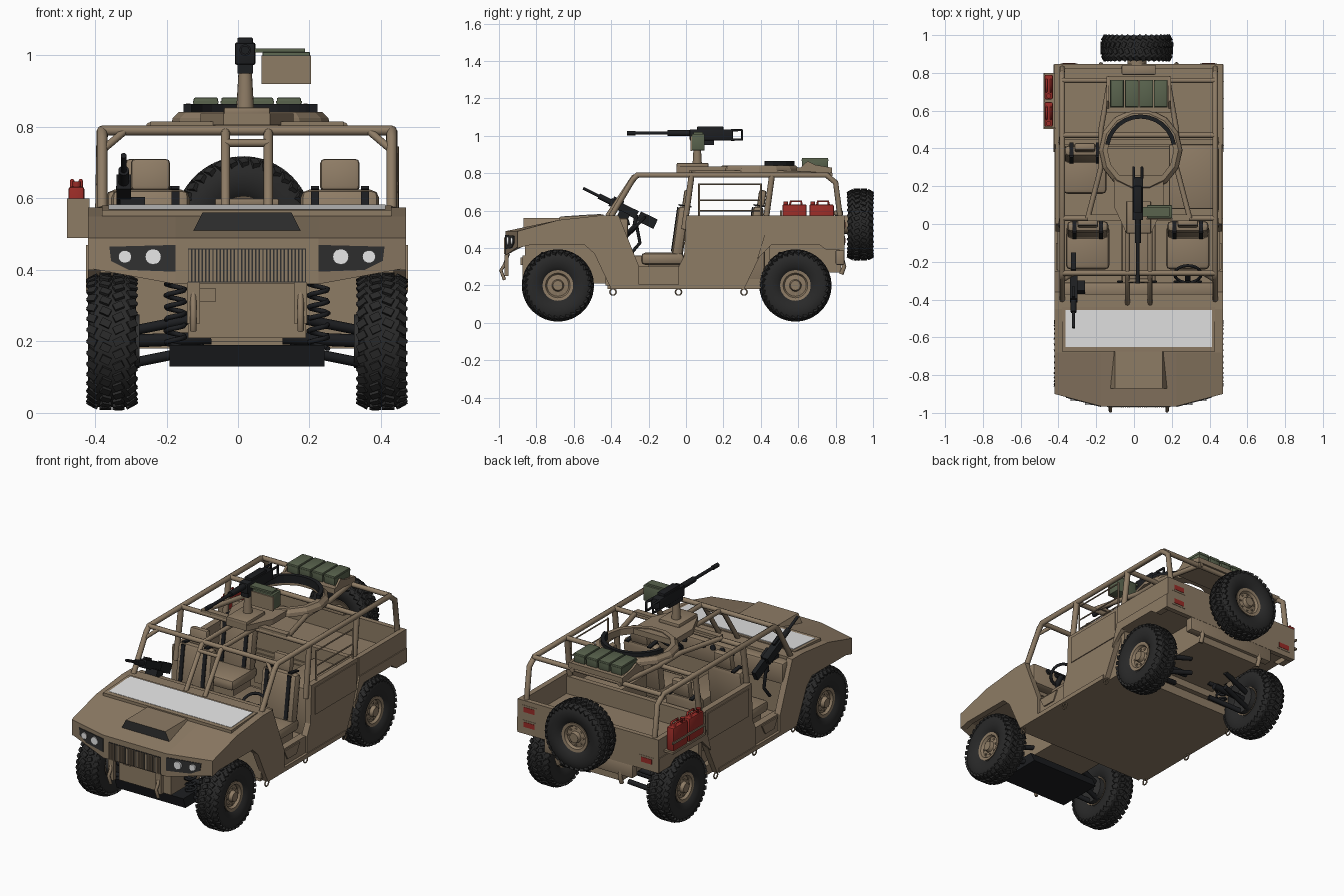
import bpy, bmesh, math
from mathutils import Matrix, Vector

if "Cube" in bpy.data.objects:
    bpy.data.objects.remove(bpy.data.objects["Cube"])

CENTRE = .025  # vehicle centreline
SIDE = .445    # half width of the body
DECK = .575    # height of the body sides
SIDES = (-1, 1)

def material(name, *rgb):
    m = bpy.data.materials.new(name)
    m.use_nodes = True
    m.diffuse_color = (*rgb, 1)
    shader = next(n for n in m.node_tree.nodes if n.type == 'BSDF_PRINCIPLED')
    shader.inputs['Base Color'].default_value = (*rgb, 1)
    return m

TAN = material("desert tan", .27, .2, .13)
RUBBER = material("tyre rubber", .022, .022, .022)
BLACK = material("gun black", .012, .013, .015)
GREEN = material("olive green", .1, .125, .075)
RED = material("can red", .32, .025, .02)
GLASS = material("pale glass", .78, .78, .78)
LAMP = material("lamp white", .85, .85, .85)
GREY = material("dark grey", .03, .03, .03)

def link(name, data):
    ob = bpy.data.objects.new(name, data)
    bpy.context.collection.objects.link(ob)
    return ob

def make(name, bm, *mats, smooth=False, rule=None, offset=CENTRE):
    bmesh.ops.recalc_face_normals(bm, faces=bm.faces)
    bm.normal_update()
    for face in bm.faces:
        face.smooth = smooth
        if rule:
            face.material_index = rule(face)
    for edge in bm.edges:
        edge.smooth = edge.calc_face_angle(0) < .6
    bmesh.ops.translate(bm, vec=(offset, 0, 0), verts=bm.verts)
    mesh = bpy.data.meshes.new(name)
    bm.to_mesh(mesh)
    bm.free()
    for m in mats:
        mesh.materials.append(m)
    return link(name, mesh)

def add_box(bm, center, size, rot=Matrix()):
    bmesh.ops.create_cube(bm, size=1, matrix=Matrix.Translation(center) @ rot.to_4x4() @ Matrix.Diagonal((*size, 1)))

def box(name, x, width, y0, y1, z0, z1, mat=TAN, bevel=0, tilt=0):
    """Box centred on x, tilted about its own middle."""
    bm = bmesh.new()
    add_box(bm, (x, (y0 + y1) / 2, (z0 + z1) / 2), (width, y1 - y0, z1 - z0), Matrix.Rotation(tilt, 4, 'X'))
    if bevel:
        bmesh.ops.bevel(bm, geom=bm.edges[:], offset=bevel, segments=2, affect='EDGES', profile=.5)
    make(name, bm, mat, smooth=bevel > 0)

def loft(name, sections, *mats, rule=None):
    """Skin matching outlines, given as lists of points."""
    bm = bmesh.new()
    rows = [[bm.verts.new(p) for p in section] for section in sections]
    for a, b in zip(rows, rows[1:]):
        for i in range(len(a)):
            bm.faces.new((a[i - 1], a[i], b[i], b[i - 1]))
    bm.faces.new(rows[0])
    bm.faces.new(rows[-1])
    make(name, bm, *mats, rule=rule)

def prism(name, outline, x0, x1, mat=TAN):
    loft(name, [[(x, y, z) for y, z in outline] for x in (x0, x1)], mat)

def add_cyl(bm, p0, p1, r0, r1, sides):
    p0, p1 = Vector(p0), Vector(p1)
    turn = (p1 - p0).to_track_quat('Z', 'Y').to_matrix().to_4x4()
    bmesh.ops.create_cone(bm, cap_ends=True, segments=sides, radius1=r0, radius2=r1, depth=(p1 - p0).length,
                          matrix=Matrix.Translation((p0 + p1) / 2) @ turn)

def cyl(name, p0, p1, r, mat=BLACK, end=None, sides=16):
    bm = bmesh.new()
    add_cyl(bm, p0, p1, r, end or r, sides)
    make(name, bm, mat, smooth=True)

def tube(name, points, r, mat=TAN, cyclic=False):
    curve = bpy.data.curves.new(name, 'CURVE')
    curve.dimensions = '3D'
    curve.bevel_depth, curve.bevel_resolution, curve.use_fill_caps = r, 2, True
    spline = curve.splines.new('POLY')
    spline.points.add(len(points) - 1)
    for point, (x, y, z) in zip(spline.points, points):
        point.co = (x + CENTRE, y, z, 1)
    spline.use_cyclic_u = cyclic
    curve.materials.append(mat)
    link(name, curve)

def circle(count, turns=1):
    return [(math.cos(t), math.sin(t)) for t in (math.tau * turns * i / count for i in range(count))]

def lathe(profile, steps, matrix=Matrix(), closed=True, sweep=math.tau):
    """Turn an (axis, radius) profile round the x axis, centred on z."""
    bm = bmesh.new()
    bm_rows = [[bm.verts.new(matrix @ Vector((a, r * math.sin(t), r * math.cos(t)))) for a, r in profile]
               for t in (sweep * (i / steps - .5) for i in range(steps + 1))]
    for a, b in zip(bm_rows, bm_rows[1:]):
        for j in range(0 if closed else 1, len(profile)):
            bm.faces.new((a[j - 1], a[j], b[j], b[j - 1]))
    if sweep < math.tau:
        bm.faces.new(bm_rows[0])
        bm.faces.new(bm_rows[-1])
    bmesh.ops.remove_doubles(bm, verts=bm.verts, dist=.0001)
    return bm

# Wheels: one tyre and one rim mesh, shared by all five
half = [(.045, .08), (.062, .1), (.067, .135), (.064, .165), (.05, .184)]
bm = lathe(half + [(-a, r) for a, r in reversed(half)], 40)
LUGS = 34
for i in range(LUGS * 4):
    row = i % 4 - 1.5
    spin = Matrix.Rotation(math.tau * (i // 4 + i % 2 / 2) / LUGS, 4, 'X')
    shoulder = abs(row) > 1
    lean = Matrix.Rotation(row / 3 if shoulder else 0, 4, 'Y') @ Matrix.Rotation(math.copysign(.45, -row), 4, 'Z')
    add_box(bm, spin @ Vector((row * .036, 0, .176 if shoulder else .185)), (.028, .021, .015), spin @ lean)
tyre = make("tyre", bm, RUBBER, smooth=True, offset=0)
bm = lathe([(.06, 0), (.06, .026), (.04, .032), (.036, .058), (.05, .066), (.052, .082), (-.052, .082), (-.04, .06), (-.02, 0)],
           32, closed=False)
for c, s in circle(8):
    add_cyl(bm, (.03, c * .046, s * .046), (.044, c * .046, s * .046), .006, .006, 6)
rim = make("rim", bm, TAN, smooth=True, offset=0)
TRACK, FRONT, REAR, AXLE, SPARE = .3775, -.685, .585, .2, Vector((-.01, .932, .525))
places = [("spare", SPARE, math.pi / 2)]
places += [("rear_left", (TRACK, REAR, AXLE), 0)]
places += [("right", (-TRACK, y, AXLE), math.pi) for y in (FRONT, REAR)]
places += [("front_left", (TRACK, FRONT, AXLE), 0)]
for label, place, turn in places:
    for part in (tyre, rim):
        ob = part if label == "front_left" else link(label + "_" + part.name, part.data)
        ob.location = Vector(place) + Vector((CENTRE, 0, 0))
        ob.rotation_euler.z = turn
cyl("spare_mount", SPARE, SPARE - Vector((0, .1, 0)), .05, TAN)

# Hood and nose: the nose is swept back outside the grille
NOSE, GRILLE = -.965, .2
def nose_y(x):
    return NOSE + max(0, abs(x) - GRILLE) * .265

def hood_section(x):
    under = .36 if abs(x) <= GRILLE else .405
    outline = [(nose_y(x), under), (nose_y(x), .49), (-.68, .55), (-.45, DECK), (-.37, DECK), (-.37, .42), (-.85, .42)]
    return [(x, y, z) for y, z in outline]

def nose_plate(name, outline, lift, mat):
    loft(name, [[(x, nose_y(x) - d, z) for x, z in outline] for d in (lift, -.01)], mat)

loft("hood", [hood_section(x) for x in (-SIDE, -GRILLE, GRILLE, SIDE)], TAN)
scoop = [(-.155, .5), (-.125, .56), (.125, .56), (.155, .5)]
loft("hood_scoop", [[(x, y, z) for x, z in scoop] for y in (-.87, -.66)], TAN, GREY, rule=lambda f: int(f.normal.y < -.9))
for name, mat, back, front, width, lift in (("frame", TAN, -.44, -.675, .405, 0), ("glass", GLASS, -.455, -.65, .387, .003)):
    prism("windshield_" + name, [(front, .55), (front, .567 + lift), (back, .58 + lift), (back, .565)], -width, width, mat)
nose_plate("grille_recess", [(-.165, .365), (.165, .365), (.165, .46), (-.165, .46)], .003, GREY)
bm = bmesh.new()
for i in range(-16, 17):
    add_box(bm, (i * .01, NOSE - .003, .412), (.006, .008, .09))
make("grille_slats", bm, TAN)

for s in SIDES:
    housing = ((.2, .47), (.385, .465), (.38, .425), (.33, .4), (.2, .395))
    nose_plate("headlight_housing", [(s * x, z) for x, z in housing], .004, GREY)
    for x, r in ((.263, .022), (.342, .018)):
        cyl("headlight", (s * x, nose_y(x), .437), (s * x, nose_y(x) - .011, .437), r, LAMP)
    # Fenders, sills, side panels and bed walls
    prism("front_fender", [(-.9, .4), (-.9, .49), (-.68, .55), (-.45, DECK), (-.36, DECK), (-.25, .3), (-.25, .18),
                           (-.4, .18), (-.49, .37), (-.54, .415), (-.84, .415)], s * .41, s * SIDE)
    box("sill", s * .41, .04, -.4, .02, .18, .3)
    box("sill_step", s * .43, .03, -.37, .3, .18, .205)
    prism("sill_bracket", [(-.24, .29), (-.1, .29), (-.13, .235), (-.21, .235)], s * .42, s * .437)
    prism("side_panel", [(0, DECK), (-.01, .36), (-.04, .3), (-.04, .18), (.31, .18), (.43, .43), (.43, DECK)], s * .405, s * .44)
    box("side_door_trim", s * .437, .016, .03, .4, .4, .555)
    arch = [(.46, .42), (.71, .42), (.75, .39), (.845, .39)]
    prism("bed_wall", [(.42, DECK), (.42, .4)] + arch + [(.845, DECK)], s * .415, s * SIDE)
    prism("rear_wheel_skirt", [(.42, .47), (.38, .34)] + arch + [(.845, .47)], s * .43, s * .45)
    for y in (-.39, -.04, .31):
        tube("tie_down", [(s * .43, y + a * .017, .165 + b * .017) for a, b in circle(10)], .004, TAN, True)
    # Tow hooks
    tube("front_shackle", [(s * .15, y, z) for y, z in ((-.95, .37), (-.97, .31), (-.99, .28), (-.97, .23))], .009)
    box("shackle_bracket", s * .15, .036, -.97, -.95, .25, .365)
    tube("rear_hook", [(s * .2, y, z) for y, z in ((.83, .36), (.845, .3), (.83, .26))], .012)
    # Suspension, front and rear
    for y in (FRONT, REAR):
        for dy in (-.07, .07):
            for z in (.15, .24):
                tube("control_arm", [(s * .12, y + dy, z + .03), (s * .32, y + dy / 3, z - .01)], .014, BLACK)
        cyl("drive_shaft", (s * .1, y, .21), (s * .35, y, AXLE), .018)
        cyl("brake_drum", (s * .3, y, AXLE), (s * .36, y, AXLE), .075, GREY)
        coil = [(s * .2 + a * .027, y - .06 + b * .027, .18 + i * .0045) for i, (a, b) in enumerate(circle(44, 6))]
        tube("coil_spring", coil, .007, BLACK)
    # Tail lights
    for z in (.44, .525)[:s + 2]:
        box("tail_light_surround", s * .37, .09, .84, .85, z - .024, z + .024)
        box("tail_light", s * .37, .068, .84, .852, z - .014, z + .014, RED)

# Chassis, floor and tailgate
box("engine_bay", 0, .33, -.86, -.42, .21, .45)
box("bumper_plate", 0, .33, -.875, -.85, .21, .36)
box("winch_cover", -.11, .045, -.885, -.87, .31, .35)
prism("skid_plate", [(-.84, .19), (-.58, .19), (-.55, .13), (-.82, .13)], -.217, .217, BLACK)
box("firewall", 0, .84, -.43, -.38, .2, .57)
box("floor", 0, .82, -.42, .42, .18, .235)
box("rear_chassis", 0, .4, .4, .83, .27, .44)
box("bed_floor", 0, .84, .41, .84, .42, .46)
box("bed_front_wall", 0, .84, .42, .45, .23, .56)
box("tailgate", 0, SIDE * 2, .82, .848, .385, DECK)
box("rear_bumper", 0, .56, .8, .848, .31, .39, bevel=.008)
box("spare_step", 0, .18, .79, .84, DECK, .6, bevel=.006)

# Cabin: dash, tunnel, stowage, wheel and seats
box("dashboard", 0, .84, -.38, -.31, .44, .56, bevel=.012)
for i in (-5, -2, 1, 4, 10, 13, 16):
    cyl("dash_gauge", (i * .02, -.32, .535), (i * .02, -.303, .54), .016)
box("tunnel", 0, .18, -.38, .2, .23, .36, bevel=.01)
box("stowage_box", .285, .25, .08, .42, .23, .5, bevel=.008)
hub = Vector((.26, -.265, .52))
tube("steering_wheel", [hub + Vector((a * .07, b * .045, b * .045)) for a, b in circle(20)], .008, BLACK, True)
tube("steering_spoke", [hub + Vector((s * .07, 0, 0)) for s in SIDES], .006, BLACK)
cyl("steering_column", hub, hub - Vector((0, .065, .06)), .015)
for x, y in ((-.27, 0), (.26, 0), (-.285, .4)):
    box("seat_base", x, .18, y - .2, y - .04, .23, .31)
    box("seat_cushion", x, .23, y - .24, y - .01, .31, .375, bevel=.022)
    box("seat_back", x, .22, y - .06, y, .35, .625, bevel=.024, tilt=-.14)
    box("headrest", x, .11, y - .015, y + .025, .62, .71, bevel=.012, tilt=-.14)
    for s in SIDES:
        box("seat_strap", x + s * .07, .022, y - .064, y - .056, .38, .62, BLACK, tilt=-.14)
        box("strap_top", x + s * .07, .022, y - .04, y + .03, .622, .63, BLACK, tilt=-.14)

# Roll cage
ROOF = .79
for s in SIDES:
    rail = ((-.4, .57), (-.285, .765), (-.26, ROOF), (.75, ROOF), (.8, .75), (.825, .56))
    tube("cage_side_rail", [(s * .405, y, z) for y, z in rail], .015)
    for y in (0, .43):
        tube("cage_pillar", [(s * .41, y - .01, .5), (s * .405, y + .03, ROOF)], .016)
    tube("front_gusset", [(s * .405, -.3, .735), (s * .34, -.26, ROOF)], .011)
    tube("roof_diagonal", [(s * .27, .03, .8), (s * .2, .3, .8), (s * .2, .5, .8), (s * .15, .78, ROOF)], .014)
    tube("centre_strut", [(s * .06, -.42, .57), (s * .06, -.28, .78), (s * .06, -.25, ROOF), (s * .06, .03, ROOF)], .013)
for y in (-.26, .03, .47, .76):
    tube("cage_cross_bar", [(s * .405, y, ROOF) for s in SIDES], .014)
tube("strut_brace", [(s * .06, -.3, .755) for s in SIDES], .011)
for z in (.74, .655, .6):
    tube("side_guard_rail", [(.42, y, z) for y in (.07, .4)], .004)
for y in (.07, .4):
    tube("guard_post", [(.42, y, z) for z in (.57, .745)], .005)

# Turret ring, cushion and gun platform
UPRIGHT = Matrix.Translation((.01, .39, 0)) @ Matrix.Rotation(math.pi / 2, 4, 'Y') @ Matrix.Diagonal((-1, 1, 1, 1))
make("turret_ring", lathe([(.805, .175), (.805, .222), (.825, .218), (.842, .2), (.842, .175)], 14, UPRIGHT), TAN)
RING_BACK = UPRIGHT @ Matrix.Rotation(-math.pi / 2, 4, 'X')
make("ring_cushion", lathe([(.82, .168), (.82, .19), (.864, .19), (.864, .168)], 12, RING_BACK, sweep=2.8), BLACK)
platform = [(-.13, .09), (-.065, -.05), (.065, -.05), (.13, .09), (.13, .26), (-.13, .26)]
loft("gun_platform", [[(x, y, z) for x, y in platform] for z in (.805, .837)], TAN)
box("gun_pedestal", 0, .13, -.05, .12, .83, .855, bevel=.006)
box("platform_front_bar", 0, .54, .015, .05, .8, .815)
box("roof_tray", 0, .34, .59, .78, .8, .83)
for s in SIDES:
    prism("tray_side", [(.59, .81), (.65, .865), (.69, .845), (.78, .83)], s * .158, s * .17)
for i in range(4):
    x = i * .0775 - .115
    box("roof_ammo_can", x, .068, .62, .76, .83, .882, GREEN, bevel=.004)
    box("ammo_can_lid", x, .072, .618, .762, .865, .873, GREEN)

# Roof machine gun
GUN, BORE = -.005, 1.015
cyl("gun_post", (GUN, .06, .83), (GUN, .06, .95), .026, TAN, end=.019)
box("gun_cradle", GUN, .044, .03, .15, .95, .98, BLACK)
box("gun_receiver", GUN, .056, .02, .25, .975, 1.035, BLACK, bevel=.005)
box("gun_top_cover", GUN, .044, .06, .2, 1.03, 1.05, BLACK, bevel=.004)
for name, y0, y1, r in (("barrel", -.3, .03, .009), ("jacket", -.1, .03, .016), ("muzzle", -.315, -.27, .012)):
    cyl("gun_" + name, (GUN, y0, BORE), (GUN, y1, BORE), r)
for s in SIDES:
    tube("gun_grip", [(GUN + s * .022, y, z) for y, z in ((.24, 1.03), (.3, 1.03), (.3, .98), (.24, .98))], .007, BLACK)
box("gun_ammo_box", .11, .133, .03, .1, .922, 1.01, GREEN, bevel=.004)
box("ammo_box_holder", .11, .138, .023, .032, .92, 1)
box("ammo_belt", .09, .145, .04, .09, 1.008, 1.02, GREEN)

# Passenger machine gun, tilted along its axis
MUZZLE, REACH = Vector((-.345, -.55, .72)), Vector((0, .38, -.19))
def along(t, side=0, drop=0):
    return MUZZLE + REACH * t + Vector((side, 0, -drop))

cyl("side_gun_barrel", along(0), along(.5), .008)
cyl("side_gun_handguard", along(.22), along(.45), .015)
for name, place, size in (("receiver", along(.57), (.04, .16, .045)), ("stock", along(.9), (.025, .1, .055)),
                          ("magazine", along(.56, .025, .045), (.07, .06, .05)), ("sight", along(.5, 0, -.03), (.016, .06, .016))):
    bm = bmesh.new()
    add_box(bm, place, size, Matrix.Rotation(-.46, 4, 'X'))
    make("side_gun_" + name, bm, BLACK)
tube("side_gun_mount", [along(.72), along(.8, 0, .14), along(.66, 0, .23)], .009, BLACK)
tube("side_gun_pistol_grip", [along(.75), along(.72, 0, .07)], .011, BLACK)

# Fuel cans in their side rack
CAN = -.477
for y in (.515, .66):
    box("fuel_can", CAN, .045, y, y + .13, .5, .633, RED, bevel=.008)
    for s in SIDES:
        handle = ((.04, .625), (.045, .65), (.1, .65), (.105, .625))
        tube("can_handle", [(CAN + s * .012, y + d, z) for d, z in handle], .006, RED)
    cyl("can_cap", (CAN, y + .018, .62), (CAN, y + .018, .648), .013, RED)
box("can_rack_floor", -.472, .063, .505, .8, .49, .502)
box("can_rack_front", -.472, .063, .503, .512, .49, .6)
box("can_rack_strap", -.5, .008, .505, .8, .545, .557)
